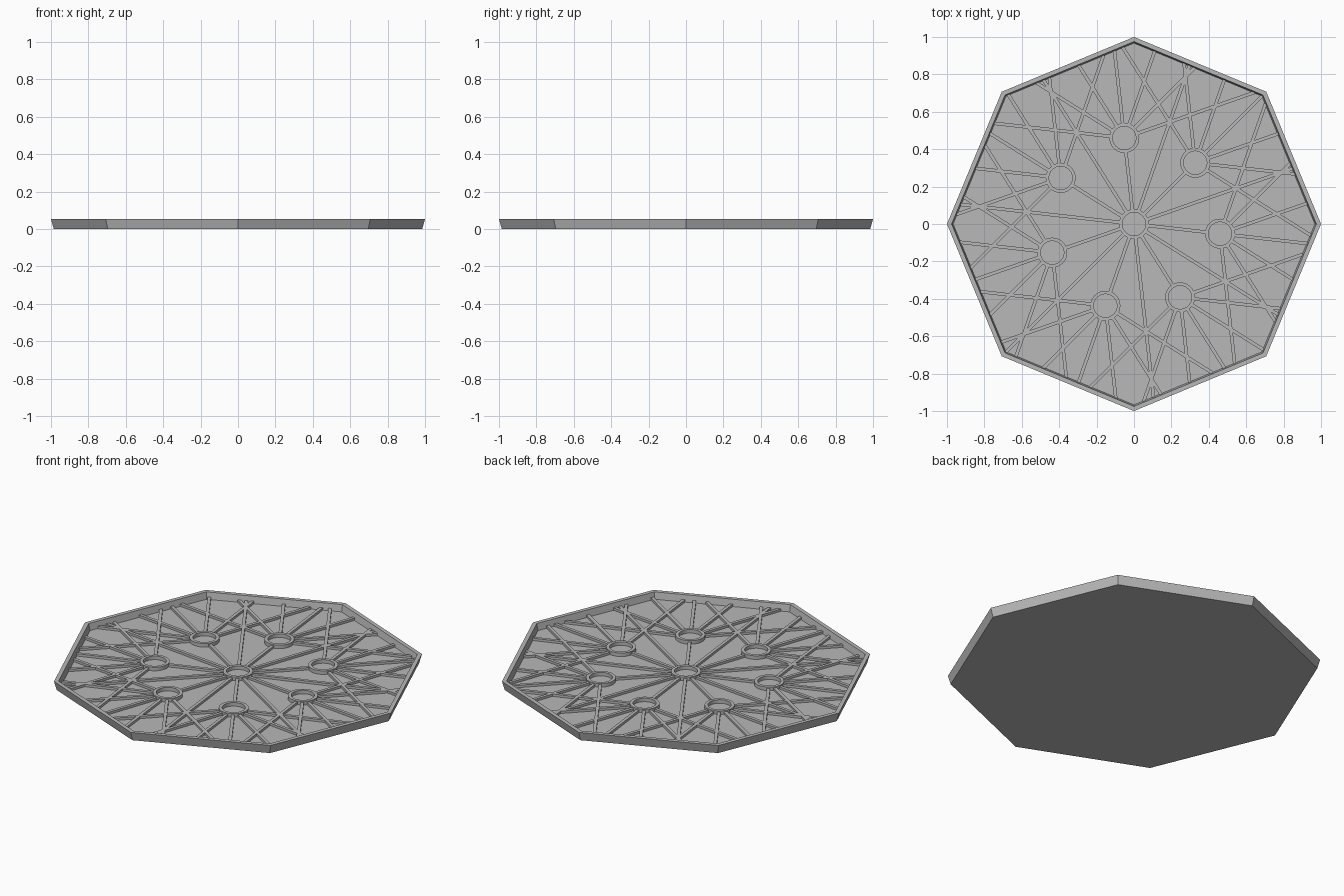
import bpy, bmesh, math
from mathutils import Vector

cube = bpy.data.objects.get("Cube")
if cube:
    bpy.data.objects.remove(cube, do_unlink=True)

# Single flat grey for the whole part
grey = bpy.data.materials.new("grey")
grey.use_nodes = True
grey.diffuse_color = (0.48, 0.48, 0.48, 1)
grey.node_tree.nodes["Principled BSDF"].inputs["Base Color"].default_value = (0.48, 0.48, 0.48, 1)

FLOOR, RIB_TOP, RING_TOP, RIM_TOP = 0.012, 0.026, 0.033, 0.052
RING_OUT, RING_IN, CIRCLE = 0.08, 0.062, 0.463
INNER, STEP = 0.967, math.tau / 14


def polar(radius, angle, z=0.0):
    return Vector((radius * math.cos(angle), radius * math.sin(angle), z))


def finish(bm, name):
    bmesh.ops.recalc_face_normals(bm, faces=bm.faces)
    mesh = bpy.data.meshes.new(name)
    bm.to_mesh(mesh)
    bm.free()
    mesh.materials.append(grey)
    obj = bpy.data.objects.new(name, mesh)
    bpy.context.collection.objects.link(obj)
    return obj


def lathe(bm, profile, sides, centre=Vector(), closed=False, caps=False):
    """Sweep (radius, z) points around a vertical axis."""
    loops = [[bm.verts.new(centre + polar(r, math.tau * i / sides, z)) for i in range(sides)]
             for r, z in profile]
    pairs = list(zip(loops, loops[1:])) + ([(loops[-1], loops[0])] if closed else [])
    for a, b in pairs:
        for i in range(sides):
            j = (i + 1) % sides
            bm.faces.new((a[i], a[j], b[j], b[i]))
    if caps:
        bm.faces.new(loops[0])
        bm.faces.new(loops[-1])


def reach(start, angle):
    """Distance from a point to the inside of the octagonal wall."""
    apothem = INNER * math.cos(math.pi / 8)
    direction, best = polar(1, angle), 9.0
    for k in range(8):
        normal = polar(1, math.pi / 8 + k * math.pi / 4)
        slope = direction.dot(normal)
        if slope > 0.01:
            best = min(best, (apothem - start.dot(normal)) / slope)
    return best + 0.004


def rib(bm, start, angle, near, far, half=0.009):
    """Low bar running out from a point."""
    along, side = polar(1, angle), polar(half, angle + math.pi / 2)
    corners = [start + along * d + side * s for d, s in ((near, -1), (far, -1), (far, 1), (near, 1))]
    low, high = [[bm.verts.new((p.x, p.y, z)) for p in corners] for z in (FLOOR - 0.003, RIB_TOP)]
    bm.faces.new(low)
    bm.faces.new(high)
    for i in range(4):
        j = (i + 1) % 4
        bm.faces.new((low[i], low[j], high[j], high[i]))


# Octagonal tray with drafted walls
bm = bmesh.new()
lathe(bm, [(0.985, 0), (1.0, RIM_TOP), (0.975, RIM_TOP), (INNER, FLOOR)], 8, caps=True)
finish(bm, "octagonal_tray")

# Raised rings: one in the middle, seven around it
ring_angles = [math.pi / 4 + k * 2 * STEP for k in range(7)]
centres = [Vector()] + [polar(CIRCLE, a) for a in ring_angles]
bm = bmesh.new()
for c in centres:
    lathe(bm, [(RING_OUT, FLOOR - 0.002), (RING_OUT, RING_TOP),
               (RING_IN, RING_TOP), (RING_IN, FLOOR - 0.002)], 40, c, closed=True)
rings = finish(bm, "raised_rings")
bpy.context.view_layer.objects.active = rings
rings.select_set(True)
bpy.ops.object.shade_smooth_by_angle(angle=math.radians(30))

# Ribs from the middle ring, to the outer rings and between them to the wall
near = (RING_OUT + RING_IN) / 2
bm = bmesh.new()
for a in ring_angles:
    rib(bm, Vector(), a, near, CIRCLE - near)
    rib(bm, Vector(), a + STEP, near, reach(Vector(), a + STEP))
finish(bm, "centre_ribs")

# Ribs fanning from each outer ring to the wall
bm = bmesh.new()
for a in ring_angles:
    start = polar(CIRCLE, a)
    for k in range(-3, 4):
        rib(bm, start, a + k * STEP, near, reach(start, a + k * STEP))
finish(bm, "outer_ribs")
